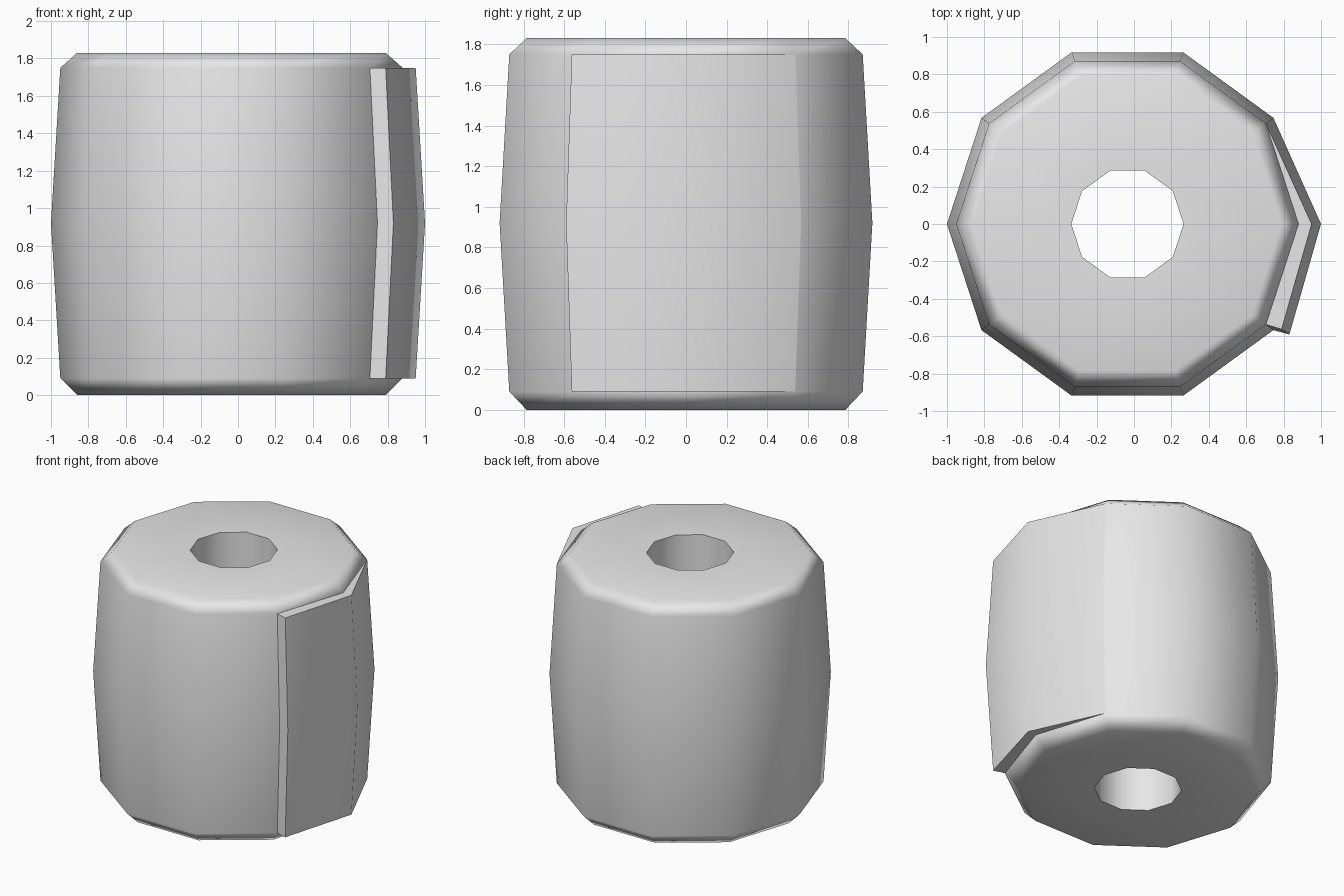
import bpy
import bmesh
from math import cos, sin, radians, tau

cube = bpy.data.objects.get("Cube")
if cube:
    bpy.data.objects.remove(cube, do_unlink=True)

SIDES = 10
CENTER_X = -0.035
HOLE = 0.30
Z_LOW, Z_MID, Z_HIGH, Z_TOP = 0.09, 0.92, 1.75, 1.83
R_RIM, R_EDGE, R_MID = 0.825, 0.915, 0.965

paper = bpy.data.materials.new("paper_grey")
paper.use_nodes = True
paper.diffuse_color = (0.8, 0.8, 0.8, 1)
paper.node_tree.nodes["Principled BSDF"].inputs["Base Color"].default_value = (0.8, 0.8, 0.8, 1)


def polar(radius, degrees, z):
    a = radians(degrees)
    return (CENTER_X + radius * cos(a), radius * sin(a), z)


def finish(bm, name):
    """Turn the bmesh into a smooth object that keeps its hard edges."""
    mesh = bpy.data.meshes.new(name)
    bm.to_mesh(mesh)
    bm.free()
    mesh.materials.append(paper)
    obj = bpy.data.objects.new(name, mesh)
    bpy.context.collection.objects.link(obj)
    bpy.ops.object.select_all(action='DESELECT')
    obj.select_set(True)
    bpy.context.view_layer.objects.active = obj
    bpy.ops.object.shade_smooth_by_angle(angle=radians(60))
    weighted = obj.modifiers.new("weighted_normals", 'WEIGHTED_NORMAL')
    weighted.keep_sharp = True
    return obj


# Roll: ten-sided barrel with chamfered rims and a straight hole
profile = [(HOLE, 0), (R_RIM, 0), (R_EDGE, Z_LOW), (R_MID, Z_MID),
           (R_EDGE, Z_HIGH), (R_RIM, Z_TOP), (HOLE, Z_TOP)]
bm = bmesh.new()
rings = [[bm.verts.new(polar(r, 360 * i / SIDES, z)) for i in range(SIDES)]
         for r, z in profile]
for low, high in zip(rings, rings[1:] + rings[:1]):
    for i in range(SIDES):
        j = (i + 1) % SIDES
        bm.faces.new((low[i], low[j], high[j], high[i]))
finish(bm, "paper_roll")

# Loose sheet end: a wedge that lifts off the roll and stops at a thick edge
bm = bmesh.new()
inner, outer = [], []
for radius, z in ((R_EDGE, Z_LOW), (R_MID, Z_MID), (R_EDGE, Z_HIGH)):
    start = bm.verts.new(polar(radius, 36, z))
    inner.append([start] + [bm.verts.new(polar(radius, a, z)) for a in (0, -36)])
    outer.append([start, bm.verts.new(polar(radius + 0.07, 0, z)),
                  bm.verts.new(polar(radius + 0.083, -34.3, z))])
for k in range(2):
    for i in range(2):
        bm.faces.new((outer[k][i + 1], outer[k][i], outer[k + 1][i], outer[k + 1][i + 1]))
    bm.faces.new((inner[k][2], outer[k][2], outer[k + 1][2], inner[k + 1][2]))
for k, flip in ((0, False), (2, True)):
    strips = [(inner[k][0], outer[k][1], inner[k][1]),
              (inner[k][1], outer[k][1], outer[k][2], inner[k][2])]
    for strip in strips:
        bm.faces.new(strip[::-1] if flip else strip)
bmesh.ops.recalc_face_normals(bm, faces=bm.faces)
# Point the sheet outwards
bm.faces.ensure_lookup_table()
if bm.faces[0].normal.x < 0:
    bmesh.ops.reverse_faces(bm, faces=bm.faces)
finish(bm, "loose_sheet")
